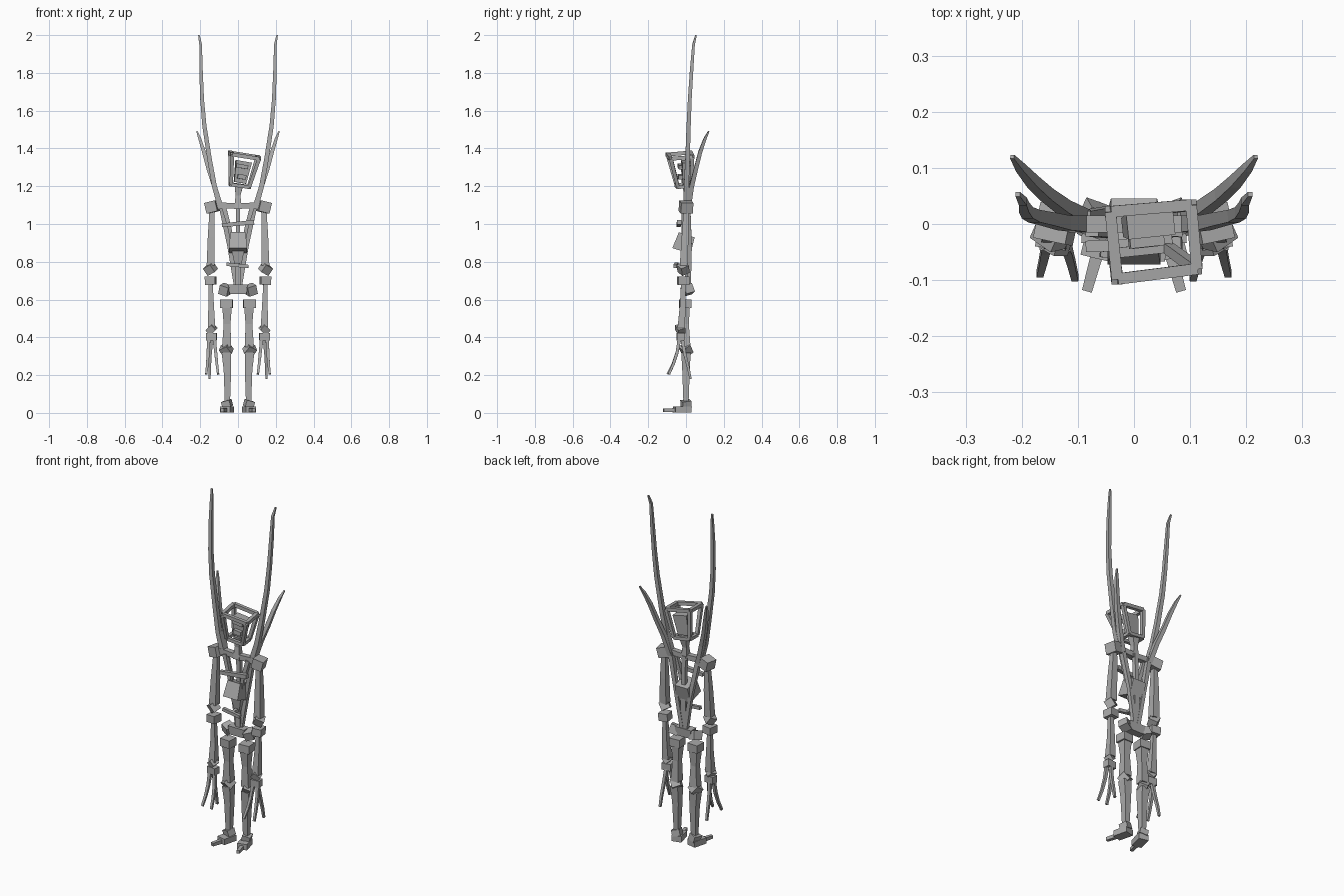
import bpy, bmesh, math
from mathutils import Vector, Euler, Matrix

grey = bpy.data.materials.new("mid grey")
grey.diffuse_color = (0.4, 0.4, 0.4, 1)


def finish(name, bm):
    bmesh.ops.recalc_face_normals(bm, faces=bm.faces)
    me = bpy.data.meshes.new(name)
    bm.to_mesh(me)
    bm.free()
    me.materials.append(grey)
    ob = bpy.data.objects.new(name, me)
    bpy.context.collection.objects.link(ob)
    return ob


def box(name, c, size, rot=(0, 0, 0), taper=1.0):
    """Box with degrees of rotation; taper scales its lower end."""
    bm = bmesh.new()
    bmesh.ops.create_cube(bm, size=1)
    for v in bm.verts:
        k = taper if v.co.z < 0 else 1
        v.co = Vector((v.co.x * size[0] * k, v.co.y * size[1] * k, v.co.z * size[2]))
    r = Euler([math.radians(a) for a in rot]).to_matrix().to_4x4()
    bm.transform(Matrix.Translation(c) @ r)
    return finish(name, bm)


def strut(name, pts, widths):
    """Square section swept along a path, one width per point."""
    pts = [Vector(p) for p in pts]
    if len(widths) == 2 and len(pts) > 2:
        n = len(pts) - 1
        widths = [widths[0] + (widths[1] - widths[0]) * i / n for i in range(n + 1)]
    bm = bmesh.new()
    rings = []
    for i, p in enumerate(pts):
        d = (pts[min(i + 1, len(pts) - 1)] - pts[max(i - 1, 0)]).normalized()
        ref = Vector((0, 1, 0)) if abs(d.y) < 0.8 else Vector((0, 0, 1))
        a = d.cross(ref).normalized()
        b = d.cross(a)
        h = widths[i] / 2
        rings.append([bm.verts.new(p + a * h * u + b * h * v)
                      for u, v in ((-1, -1), (1, -1), (1, 1), (-1, 1))])
    for r, q in zip(rings, rings[1:]):
        for k in range(4):
            bm.faces.new((r[k], r[(k + 1) % 4], q[(k + 1) % 4], q[k]))
    bm.faces.new(rings[0])
    bm.faces.new(rings[-1])
    return finish(name, bm)


for s, side in ((-1, "left"), (1, "right")):
    def P(x, y, z):
        return (s * x, y, z)

    def sbox(name, c, size, rot=(0, 0, 0), taper=1.0):
        box(f"{side}_{name}", P(*c), size, (rot[0], s * rot[1], s * rot[2]), taper)

    def sstrut(name, pts, widths):
        strut(f"{side}_{name}", [P(*p) for p in pts], widths)

    # Wing spines rising from the shoulders
    sstrut("long_wing", [(.09, 0, 1.08), (.125, .002, 1.2), (.15, .008, 1.34), (.178, .014, 1.52),
                         (.19, .02, 1.66), (.196, .03, 1.82), (.198, .04, 1.95), (.207, .053, 2.0)],
           [.03, .026, .024, .022, .02, .018, .014, .008])
    sstrut("short_wing", [(.09, .012, 1.08), (.125, .03, 1.2), (.155, .052, 1.29), (.18, .075, 1.38),
                          (.202, .1, 1.45), (.217, .12, 1.49)], [.026, .024, .022, .02, .015, .007])

    # Torso struts narrowing to the waist
    sstrut("back_rib", [(.09, .01, 1.1), (.045, .02, .88), (.012, .015, .68)], [.026, .022, .022])
    sstrut("front_rib", [(.075, -.01, 1.09), (.045, -.015, .98), (.02, -.01, .85)], [.024, .02, .018])
    sstrut("collar", [(0, 0, 1.095), (.12, 0, 1.1)], [.03, .03])

    # Arm
    sbox("shoulder", (.138, 0, 1.09), (.06, .065, .058), (0, 14, 12))
    sstrut("upper_arm", [(.138, 0, 1.07), (.142, -.005, .93), (.145, -.012, .78)], [.026, .036, .042])
    sbox("elbow", (.146, -.015, .763), (.05, .046, .046), (25, 25, 35))
    sbox("elbow_cuff", (.145, -.015, .70), (.054, .058, .044), (0, 2, 8))
    sstrut("forearm", [(.145, -.015, .69), (.142, -.018, .56), (.14, -.025, .45)], [.022, .03, .04])
    sbox("wrist", (.14, -.03, .443), (.044, .04, .036), (20, 38, 30))
    sbox("palm", (.14, -.03, .402), (.054, .038, .04), (0, 0, 5))
    for name, path in (
            ("outer_finger", [(.155, -.035, .39), (.158, -.047, .32), (.162, -.066, .26), (.168, -.09, .205)]),
            ("inner_finger", [(.125, -.035, .39), (.118, -.047, .32), (.112, -.068, .26), (.105, -.097, .205)]),
            ("thumb", [(.14, -.02, .39), (.147, -.006, .31), (.15, .012, .24), (.151, .024, .18)])):
        sstrut(name, path, [.018, .012])

    # Leg
    sbox("hip_joint", (.068, .008, .652), (.05, .052, .05), (15, -18, 20))
    sbox("hip", (.06, -.005, .578), (.064, .062, .046), (0, 0, 4))
    sstrut("thigh", [(.058, -.005, .57), (.058, -.003, .47), (.06, 0, .35)], [.052, .036, .048])
    sbox("knee", (.062, 0, .335), (.05, .05, .05), (35, 22, 30))
    sstrut("shin", [(.062, 0, .32), (.056, 0, .23), (.056, 0, .06)], [.05, .04, .028])
    sbox("ankle", (.058, 0, .048), (.046, .048, .036), (8, 14, 18))
    sbox("foot", (.058, -.02, .018), (.056, .085, .034), (0, 0, 14))
    sstrut("toe", [(.066, -.055, .014), (.084, -.12, .014)], [.022, .018])

# Spine, neck and pelvis
strut("spine", [(0, .01, 1.1), (0, .015, .95), (0, .01, .82), (0, .01, .66)], [.024, .022, .034, .028])
strut("neck", [(0, 0, 1.08), (0, .002, 1.15), (.005, .004, 1.21)], [.04, .026, .046])
box("pelvis", (0, .005, .655), (.105, .05, .05), (0, 0, 0), .85)
box("chest_core", (0, -.01, .90), (.082, .088, .09), (-18, 0, 0), 1.15)
box("waist", (0, 0, .825), (.07, .05, .08), (0, 0, 0), .5)

# Chest and belly bars
strut("chest_bar", [(-.085, -.04, .993), (.085, -.035, 1.01)], [.02, .024])
strut("belly_bar", [(-.06, -.05, .787), (.055, -.058, .775)], [.018, .018])
strut("belly_bar_link", [(0, 0, .782), (0, -.052, .781)], [.02, .016])

# Head core with brow and jaw pieces
box("head_core", (.02, -.002, 1.275), (.085, .045, .115), (0, 10, 6), .75)
box("brow", (.022, -.03, 1.305), (.062, .022, .02), (0, 10, 6))
box("jaw", (.02, -.03, 1.25), (.045, .024, .024), (0, 10, 6))

# Open cage around the head, wider at the top
top = [(-.042, .022, 1.378), (.102, .034, 1.355), (.112, -.08, 1.345), (-.03, -.098, 1.368)]
low = [(-.04, .022, 1.212), (.056, .028, 1.198), (.06, -.042, 1.195), (-.036, -.052, 1.208)]
for i in range(4):
    j = (i + 1) % 4
    strut(f"cage_top_{i}", [top[i], top[j]], [.02, .02])
    strut(f"cage_bottom_{i}", [low[i], low[j]], [.018, .018])
    strut(f"cage_post_{i}", [low[i], top[i]], [.018, .02])
